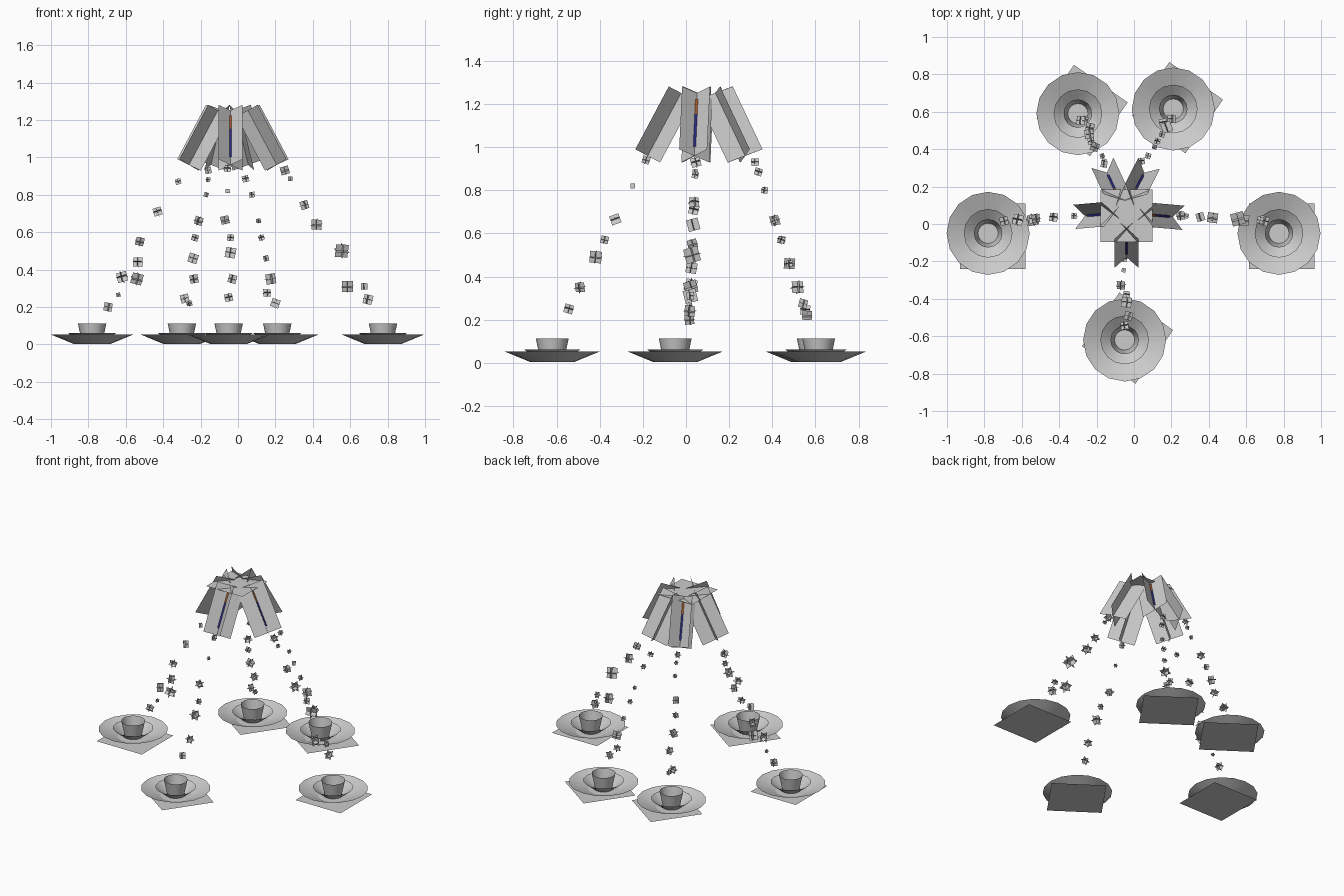
import bpy, math, random
from mathutils import Matrix, Vector, Euler

if "Cube" in bpy.data.objects:
    bpy.data.objects.remove(bpy.data.objects["Cube"])

random.seed(4)


def material(name, rgb):
    m = bpy.data.materials.new(name)
    m.diffuse_color = (*rgb, 1)
    m.use_nodes = True
    m.node_tree.nodes["Principled BSDF"].inputs["Base Color"].default_value = m.diffuse_color
    return m


GREY = material("pale_grey", (0.6, 0.6, 0.6))
ORANGE = material("burnt_orange", (0.35, 0.09, 0.02))
BLUE = material("deep_blue", (0.02, 0.02, 0.2))


def build(name, verts, faces, mats=(GREY,), matrix=Matrix(), ids=None):
    me = bpy.data.meshes.new(name)
    me.from_pydata([matrix @ Vector(v) for v in verts], [], faces)
    for m in mats:
        me.materials.append(m)
    if ids:
        for p, i in zip(me.polygons, ids):
            p.material_index = i
    me.update()
    ob = bpy.data.objects.new(name, me)
    bpy.context.collection.objects.link(ob)
    return ob


def lathe(name, profile, centre, sides=16, close=True):
    """Spin an (r, z) profile round the vertical axis."""
    n = len(profile)
    verts = [(r * math.cos(2 * math.pi * k / sides), r * math.sin(2 * math.pi * k / sides), z)
             for k in range(sides) for r, z in profile]
    faces = [(k * n + i, (k + 1) % sides * n + i, (k + 1) % sides * n + i + 1, k * n + i + 1)
             for k in range(sides) for i in range(n - 1)]
    if close:
        faces.append([k * n for k in range(sides)])
    ob = build(name, verts, faces, matrix=Matrix.Translation((*centre, 0)))
    bpy.ops.object.select_all(action='DESELECT')
    ob.select_set(True)
    bpy.context.view_layer.objects.active = ob
    bpy.ops.object.shade_smooth_by_angle(angle=math.radians(35))
    return ob


def square(size, z=0):
    h = size / 2
    return [(-h, -h, z), (h, -h, z), (h, h, z), (-h, h, z)]


# Place settings: (saucer centre, mat centre, mat turn in degrees)
settings = [((-0.78, -0.05), (-0.755, -0.065), 0),
            ((0.775, -0.05), (0.79, -0.065), 0),
            ((-0.05, -0.62), (-0.035, -0.61), 55),
            ((-0.30, 0.59), (-0.278, 0.607), 55),
            ((0.21, 0.615), (0.232, 0.622), 55)]
for i, (c, m, turn) in enumerate(settings):
    build(f"square_mat_{i}", square(0.35), [(0, 1, 2, 3)],
          matrix=Matrix.Translation((*m, 0)) @ Matrix.Rotation(math.radians(turn), 4, 'Z'))
    lathe(f"saucer_{i}", [(0.1, 0.003), (0.222, 0.053)], c)
    lathe(f"inner_dish_{i}", [(0.06, 0.006), (0.13, 0.062)], c)
    lathe(f"cup_{i}", [(0.054, 0.008), (0.076, 0.112)], c)

# Leaning crossed-panel blades: (x, y of middle, outward direction in degrees)
TILT, HALF, A = math.radians(28), 0.165, 0.065
blades = [(-0.185, 0.05, 185), (0.13, 0.045, -5), (-0.04, -0.10, 270),
          (-0.112, 0.205, 115), (0.02, 0.205, 63)]
for i, (x, y, ang) in enumerate(blades):
    place = (Matrix.Translation((x, y, 1.105)) @ Matrix.Rotation(math.radians(ang), 4, 'Z')
             @ Matrix.Rotation(-TILT, 4, 'Y'))
    v = []
    for s in (1, -1):
        v += [(-A, -A * s, -HALF), (A, A * s, -HALF), (A, A * s, HALF), (-A, -A * s, HALF)]
    build(f"blade_{i}", v, [(0, 1, 2, 3), (4, 5, 6, 7)], matrix=place)
    # Narrow coloured strip in the outer fold, orange above blue
    v = [(0.008, t * 0.006, z) for z in (-0.12, 0.05, 0.13) for t in (-1, 1)]
    build(f"colour_strip_{i}", v, [(0, 1, 3, 2), (2, 3, 5, 4)], (BLUE, ORANGE), place, [0, 1])

# Flat square cap joining the blades
build("top_cap", square(0.28), [(0, 1, 2, 3)], matrix=Matrix.Translation((-0.04, 0.045, 1.235)))


def sparkle(name, pos, size, spin):
    """Three squares crossing at right angles."""
    h = size / 2
    q = square(size)
    v = q + [(a, 0, b) for a, b, _ in q] + [(0, a, b) for a, b, _ in q]
    rot = Euler([random.uniform(-spin, spin) for _ in range(3)]).to_matrix().to_4x4()
    build(name, v, [(0, 1, 2, 3), (4, 5, 6, 7), (8, 9, 10, 11)],
          matrix=Matrix.Translation(pos) @ rot)


# Falling trails: (x, z, size), with depth following height
side_y = lambda z: 0.045 - 0.04 * (0.93 - z)
front_y = lambda z: -0.19 - 0.52 * (0.93 - z)
back_y = lambda z: 0.32 + 0.34 * (0.93 - z)
trails = {
    "left": (side_y, [(-0.32, 0.87, 0.03), (-0.43, 0.71, 0.045), (-0.525, 0.55, 0.045),
                      (-0.535, 0.44, 0.05), (-0.62, 0.36, 0.055), (-0.54, 0.35, 0.06),
                      (-0.64, 0.265, 0.022), (-0.695, 0.2, 0.045)]),
    "right": (side_y, [(0.25, 0.93, 0.045), (0.28, 0.885, 0.025), (0.355, 0.745, 0.045),
                       (0.42, 0.64, 0.055), (0.555, 0.5, 0.07), (0.585, 0.31, 0.06),
                       (0.675, 0.31, 0.035), (0.695, 0.24, 0.05)]),
    "front": (front_y, [(-0.055, 0.94, 0.035), (-0.055, 0.82, 0.022), (-0.07, 0.665, 0.045),
                        (-0.04, 0.57, 0.035), (-0.04, 0.49, 0.055), (-0.03, 0.35, 0.045),
                        (-0.05, 0.25, 0.042)]),
    "back_left": (back_y, [(-0.16, 0.93, 0.035), (-0.16, 0.88, 0.025), (-0.17, 0.8, 0.025),
                           (-0.21, 0.66, 0.045), (-0.23, 0.57, 0.035), (-0.24, 0.46, 0.05),
                           (-0.235, 0.35, 0.045), (-0.285, 0.245, 0.045), (-0.26, 0.22, 0.03)]),
    "back_right": (back_y, [(0.04, 0.885, 0.035), (0.075, 0.8, 0.03), (0.11, 0.66, 0.025),
                            (0.125, 0.57, 0.03), (0.15, 0.46, 0.03), (0.175, 0.35, 0.055),
                            (0.155, 0.275, 0.04), (0.2, 0.22, 0.045)]),
}
for side, (depth, drops) in trails.items():
    for k, (x, z, s) in enumerate(drops):
        sparkle(f"sparkle_{side}_{k}", (x, depth(z), z), s, 0.35)
